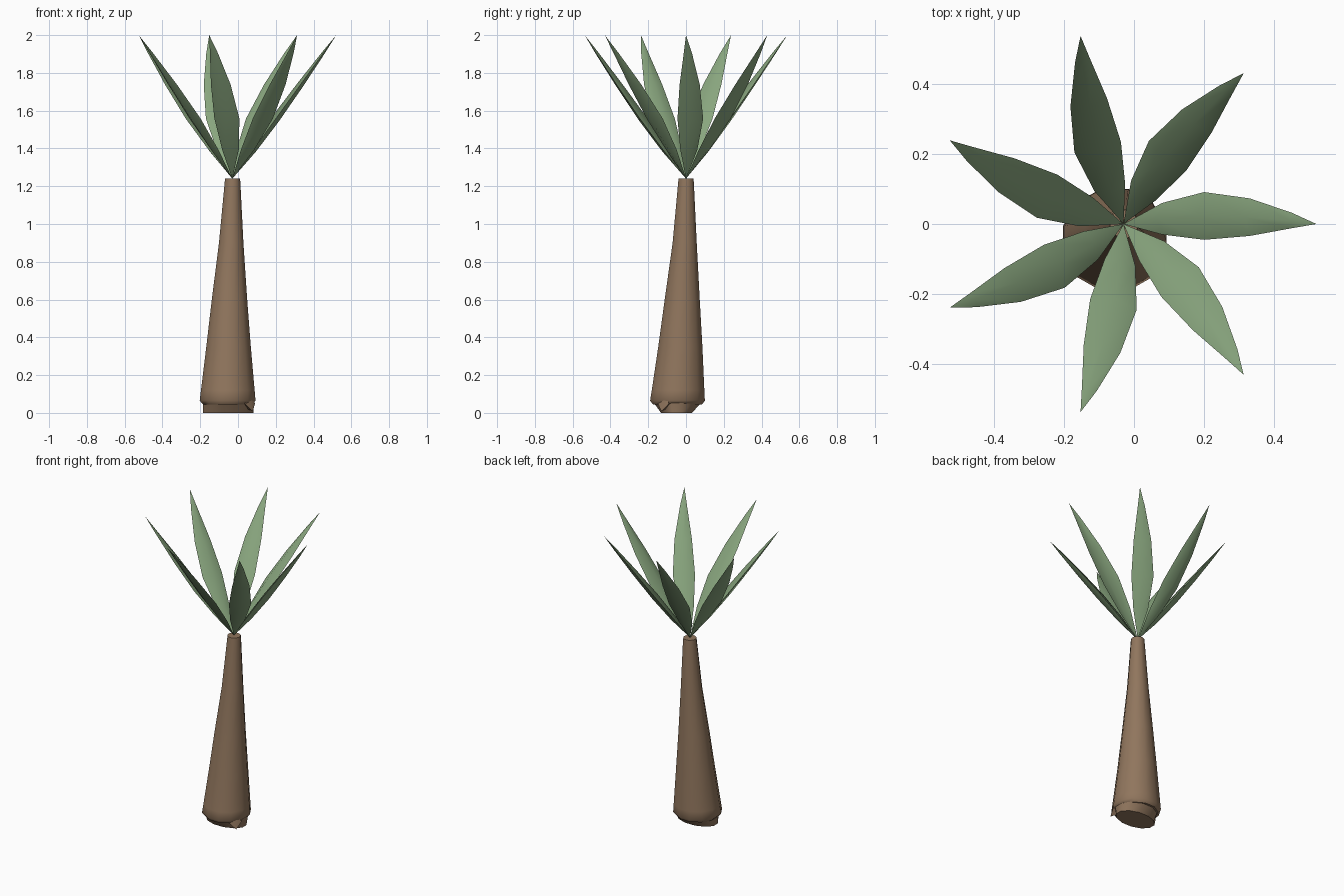
import bpy, math

if "Cube" in bpy.data.objects:
    bpy.data.objects.remove(bpy.data.objects["Cube"])

def material(name, rgb):
    m = bpy.data.materials.new(name)
    m.diffuse_color = (*rgb, 1)
    m.use_nodes = True
    m.node_tree.nodes["Principled BSDF"].inputs["Base Color"].default_value = m.diffuse_color
    return m

bark = material("brown bark", (0.28, 0.18, 0.11))
green = material("leaf green", (0.25, 0.38, 0.21))

def build(name, verts, faces, mat, angle):
    me = bpy.data.meshes.new(name)
    me.from_pydata(verts, [], faces)
    me.materials.append(mat)
    ob = bpy.data.objects.new(name, me)
    bpy.context.collection.objects.link(ob)
    bpy.ops.object.select_all(action='DESELECT')
    ob.select_set(True)
    bpy.context.view_layer.objects.active = ob
    # consistent outward normals
    bpy.ops.object.mode_set(mode='EDIT')
    bpy.ops.mesh.select_all(action='SELECT')
    bpy.ops.mesh.normals_make_consistent(inside=False)
    bpy.ops.object.mode_set(mode='OBJECT')
    bpy.ops.object.shade_smooth_by_angle(angle=math.radians(angle))
    return ob

def lofted(name, rings, sides, mat, angle):
    """Rings are (z, cx, cy, rx, ry), bottom to top, with both ends capped."""
    verts, faces = [], []
    for z, cx, cy, rx, ry in rings:
        for i in range(sides):
            a = math.tau * (i + 0.5) / sides
            verts.append((cx + rx * math.cos(a), cy + ry * math.sin(a), z))
    for r in range(len(rings) - 1):
        for i in range(sides):
            j = (i + 1) % sides
            faces.append((r*sides + i, r*sides + j, (r+1)*sides + j, (r+1)*sides + i))
    faces.append(tuple(range(sides))[::-1])
    faces.append(tuple(range((len(rings) - 1) * sides, len(rings) * sides)))
    return build(name, verts, faces, mat, angle)

# Leaning, tapered trunk
lofted("trunk", [
    (0.045, -0.055, -0.045, 0.135, 0.135),
    (0.065, -0.055, -0.045, 0.153, 0.150),
    (0.12, -0.054, -0.042, 0.147, 0.144),
    (0.35, -0.050, -0.030, 0.122, 0.121),
    (0.60, -0.045, -0.020, 0.097, 0.096),
    (0.90, -0.036, -0.007, 0.067, 0.066),
    (1.22, -0.029, 0.0, 0.043, 0.043),
    (1.24, -0.029, 0.0, 0.041, 0.041)], 12, bark, 50)

# Narrower rough foot below the trunk
lofted("trunk_foot", [
    (0.0, -0.052, -0.050, 0.139, 0.085),
    (0.06, -0.052, -0.045, 0.139, 0.135)], 12, bark, 40)

# Small root splinter at the front right corner
build("root_splinter",
      [(0.035, -0.15, 0.05), (0.09, -0.09, 0.05), (0.065, -0.115, 0.11),
       (0.078, -0.13, 0.008), (0.03, -0.09, 0.03)],
      [(0, 3, 2), (3, 1, 2), (1, 4, 2), (4, 0, 2), (0, 4, 3), (4, 1, 3)], bark, 30)

# Leaf stations: (distance out, left width, right width, half thickness)
stations = [(0.11, 0.060, 0.030, 0.017), (0.23, 0.091, 0.045, 0.022),
            (0.36, 0.073, 0.034, 0.017), (0.48, 0.032, 0.012, 0.008)]
LENGTH, RISE, BASE_Z, HUB_X = 0.55, 0.76, 1.24, -0.03
slope = math.hypot(LENGTH, RISE)
up = (-RISE / slope, LENGTH / slope)     # leaf's upper side, as (radial, z)

def leaf(index):
    a = math.tau * index / 7
    def place(r, side, lift):
        radial = r + up[0] * lift
        z = BASE_Z + RISE * r / LENGTH + up[1] * lift
        return (HUB_X + radial * math.cos(a) - side * math.sin(a),
                radial * math.sin(a) + side * math.cos(a), z)
    verts = [place(0, 0, 0)]
    for r, left, right, t in stations:
        mid = (left - right) / 2
        verts += [place(r, left, 0), place(r, mid, t),
                  place(r, -right, 0), place(r, mid, -t)]
    verts.append(place(LENGTH, 0, 0))
    tip, last, faces = len(verts) - 1, len(verts) - 5, []
    for k in range(4):
        n = (k + 1) % 4
        faces.append((0, 1 + k, 1 + n))
        for s in range(len(stations) - 1):
            b = 1 + 4 * s
            faces.append((b + k, b + 4 + k, b + 4 + n, b + n))
        faces.append((last + k, tip, last + n))
    build(f"leaf_{index + 1}", verts, faces, green, 60)

# Crown of seven leaves
for i in range(7):
    leaf(i)
